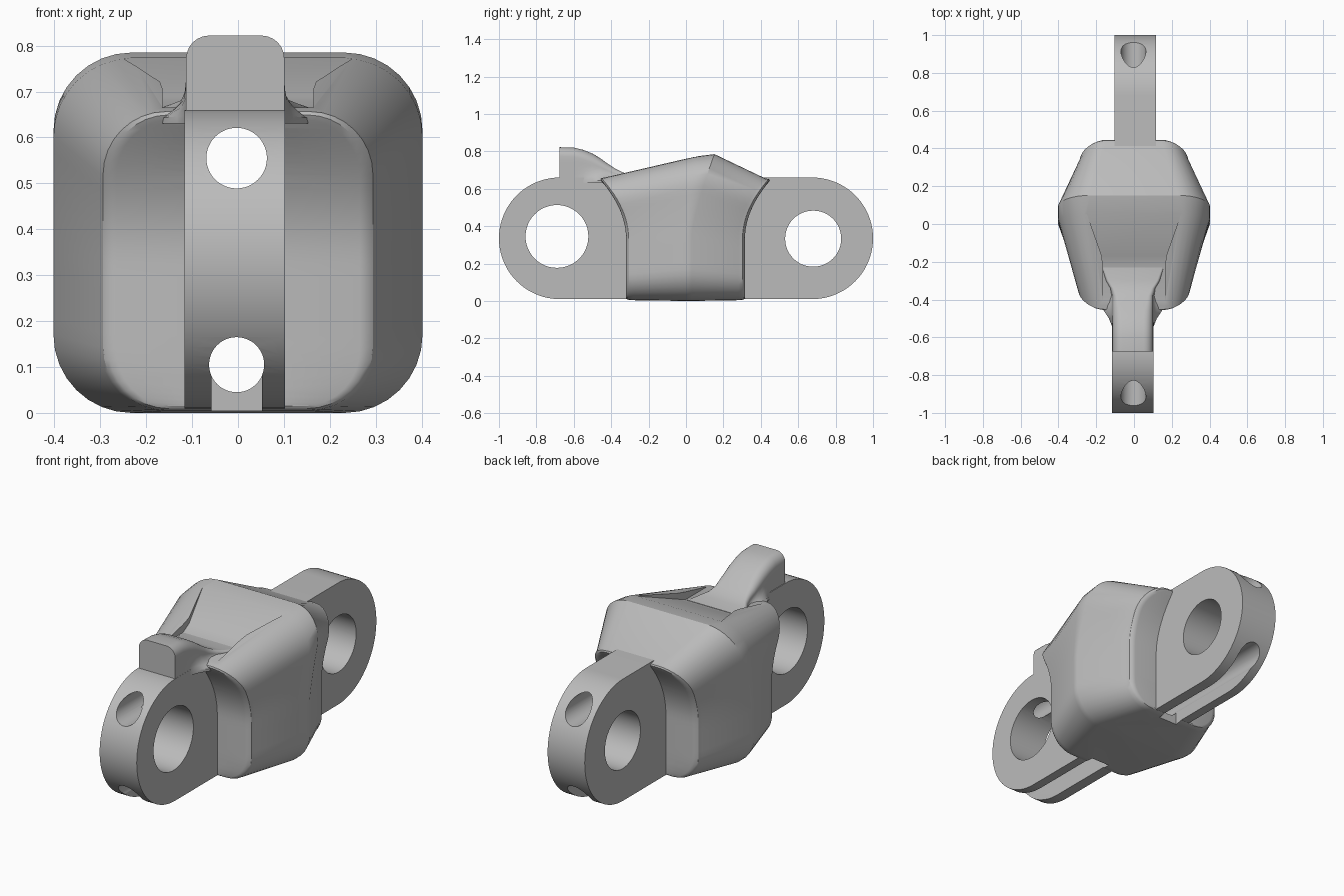
import bpy, bmesh
from math import sin, cos, pi, radians
from mathutils import Matrix

cube = bpy.data.objects.get("Cube")
if cube:
    bpy.data.objects.remove(cube, do_unlink=True)

STEEL = (0.5, 0.5, 0.5, 1)
steel = bpy.data.materials.new("grey_steel")
steel.use_nodes = True
steel.diffuse_color = STEEL
steel.node_tree.nodes["Principled BSDF"].inputs["Base Color"].default_value = STEEL


def finish(name, bm):
    bmesh.ops.recalc_face_normals(bm, faces=bm.faces)
    mesh = bpy.data.meshes.new(name)
    bm.to_mesh(mesh)
    bm.free()
    mesh.materials.append(steel)
    ob = bpy.data.objects.new(name, mesh)
    bpy.context.collection.objects.link(ob)
    return ob


def loft(name, rings, strip_caps=True):
    """Skin closed rings; caps are strips joining mirrored points."""
    bm = bmesh.new()
    rows = [[bm.verts.new(p) for p in ring] for ring in rings]
    n = len(rows[0])
    for a, b in zip(rows, rows[1:]):
        for i in range(n):
            j = (i + 1) % n
            bm.faces.new((a[i], a[j], b[j], b[i]))
    for row in (rows[0], rows[-1]):
        if strip_caps:
            for i in range(n // 2 - 1):
                bm.faces.new((row[i], row[i + 1], row[n - 2 - i], row[n - 1 - i]))
        else:
            bm.faces.new(row)
    return finish(name, bm)


def cylinder(name, radius, length, axis, centre):
    bm = bmesh.new()
    rot = Matrix.Rotation(pi / 2, 4, 'Y' if axis == 'X' else 'X')
    bmesh.ops.create_cone(bm, cap_ends=True, segments=48, radius1=radius, radius2=radius,
                          depth=length, matrix=Matrix.Translation(centre) @ rot)
    return finish(name, bm)


def box(name, size, centre):
    bm = bmesh.new()
    bmesh.ops.create_cube(bm, size=1, matrix=Matrix.Translation(centre) @ Matrix.Diagonal((*size, 1)))
    return finish(name, bm)


def cut(ob, cutters):
    bpy.context.view_layer.objects.active = ob
    for c in cutters:
        mod = ob.modifiers.new("cut", 'BOOLEAN')
        mod.operation, mod.solver, mod.object = 'DIFFERENCE', 'EXACT', c
        bpy.ops.object.modifier_apply(modifier=mod.name)


def smooth(ob, angle):
    bpy.ops.object.select_all(action='DESELECT')
    ob.select_set(True)
    bpy.context.view_layer.objects.active = ob
    bpy.ops.object.shade_smooth_by_angle(angle=radians(angle))


def section(w, z0, z1, r, y_of_z):
    """Rounded rectangle whose y position depends on height."""
    arc = [k * pi / 16 for k in range(9)]
    half = [(w - r + r * sin(a), z0 + r - r * cos(a)) for a in arc]
    half += [(w, z0 + r + (z1 - z0 - 2 * r) * k / 12) for k in range(1, 12)]
    half += [(w - r + r * cos(a), z1 - r + r * sin(a)) for a in arc]
    return [(x, y_of_z(z), z) for x, z in half] + [(-x, y_of_z(z), z) for x, z in reversed(half)]


def flare(z):
    return 0.14 * max(0, (z - 0.33) / 0.32) ** 2


def lean(z):
    return max(0, (z - 0.35) / 0.43) ** 1.3


# Body: concave ends, widest in the middle, crest on top
def end_rings(y0, sign, w, top):
    rings = []
    for inset, back in ((0.035, 0), (0.018, 0.004), (0.006, 0.014), (0, 0.035)):
        rings.append(section(w - inset, 0.004 + inset * 0.3, top - inset * 0.6, 0.14 - inset * 0.5,
                             lambda z: sign * (y0 + flare(z) - back)))
    return rings


rings = end_rings(0.32, -1, 0.3, 0.66)
rings.append(section(0.402, 0, 0.772, 0.17, lambda z: 0.05 * lean(z)))
rings.append(section(0.402, 0, 0.785, 0.17, lambda z: 0.03 + 0.12 * lean(z)))
rings += reversed(end_rings(0.315, 1, 0.29, 0.655))
body = loft("body", rings)

# Wedge pocket in front of the crest
pocket = loft("pocket_cutter", [
    [(-w, y, z), (w, y, z), (w, y, 1), (-w, y, 1)]
    for w, y, z in ((0.165, -0.6, 0.665), (0.165, -0.23, 0.665), (0.17, -0.17, 0.69), (0.255, 0.07, 0.776))
], strip_caps=False)

# Lugs: round-ended plates, one at each end
CENTRE, RADIUS, MID = 0.675, 0.325, 0.335


def lug(name, sign, x0, x1):
    pts = [(0, MID + RADIUS)]
    pts += [(sign * (CENTRE + RADIUS * sin(k * pi / 40)), MID + RADIUS * cos(k * pi / 40))
            for k in range(41)]
    pts.append((0, MID - RADIUS))
    return loft(name, [[(x, y, z) for y, z in pts] for x in (x0, x1)], strip_caps=False)


front_lug = lug("front_lug", -1, -0.117, 0.102)
rear_lug = lug("rear_lug", 1, -0.102, 0.117)

# Horn: hook on the front lug that flares into the body
TOP = ((-0.675, 0.822), (-0.6, 0.82), (-0.55, 0.808), (-0.5, 0.788), (-0.46, 0.764), (-0.42, 0.735),
       (-0.38, 0.708), (-0.34, 0.688), (-0.3, 0.676), (-0.23, 0.667))
horn_rings = []
for y, top in TOP:
    base, waist, h = 0.63, 0.107, top - 0.63
    t = min(1, max(0, (y + 0.55) / 0.13))
    wide = waist + 0.06 * t * t * (3 - 2 * t)
    crown = waist if y < -0.36 else waist + (wide - waist) * min(1, (y + 0.36) / 0.1)
    r = min(0.05, 0.35 * h)
    half = [(wide, base), (wide, base + 0.1 * h)]
    for f in (0.25, 0.45, 0.7, 1):
        half.append((crown + (wide - crown) * (1 - f) ** 2, base + (0.1 + 0.5 * f) * h))
    half += [(crown - r + r * cos(k * pi / 12), top - r + r * sin(k * pi / 12)) for k in range(7)]
    horn_rings.append([(x - 0.006, y, z) for x, z in half]
                      + [(-x - 0.006, y, z) for x, z in reversed(half)])
horn = loft("horn", horn_rings)

# Pin bores, lengthwise channels and open slots underneath
front_bore = cylinder("front_bore_cutter", 0.168, 1, 'X', (0, -0.69, 0.345))
rear_bore = cylinder("rear_bore_cutter", 0.15, 1, 'X', (0, 0.68, 0.333))
upper_channel = cylinder("upper_channel_cutter", 0.066, 3, 'Y', (-0.003, 0, 0.555))
lower_channel = cylinder("lower_channel_cutter", 0.06, 3, 'Y', (-0.003, 0, 0.105))
front_slot = box("front_slot_cutter", (0.11, 0.9, 0.3), (-0.003, -0.72, -0.045))
rear_slot = box("rear_slot_cutter", (0.11, 0.9, 0.3), (0.003, 0.72, -0.045))

channels = [upper_channel, lower_channel, front_slot, rear_slot]
cut(body, [pocket] + channels)
cut(front_lug, [front_bore, upper_channel, lower_channel, front_slot])
cut(rear_lug, [rear_bore, upper_channel, lower_channel, rear_slot])

for helper in channels + [pocket, front_bore, rear_bore]:
    bpy.data.objects.remove(helper, do_unlink=True)
for part in (body, front_lug, rear_lug, horn):
    smooth(part, 32)
